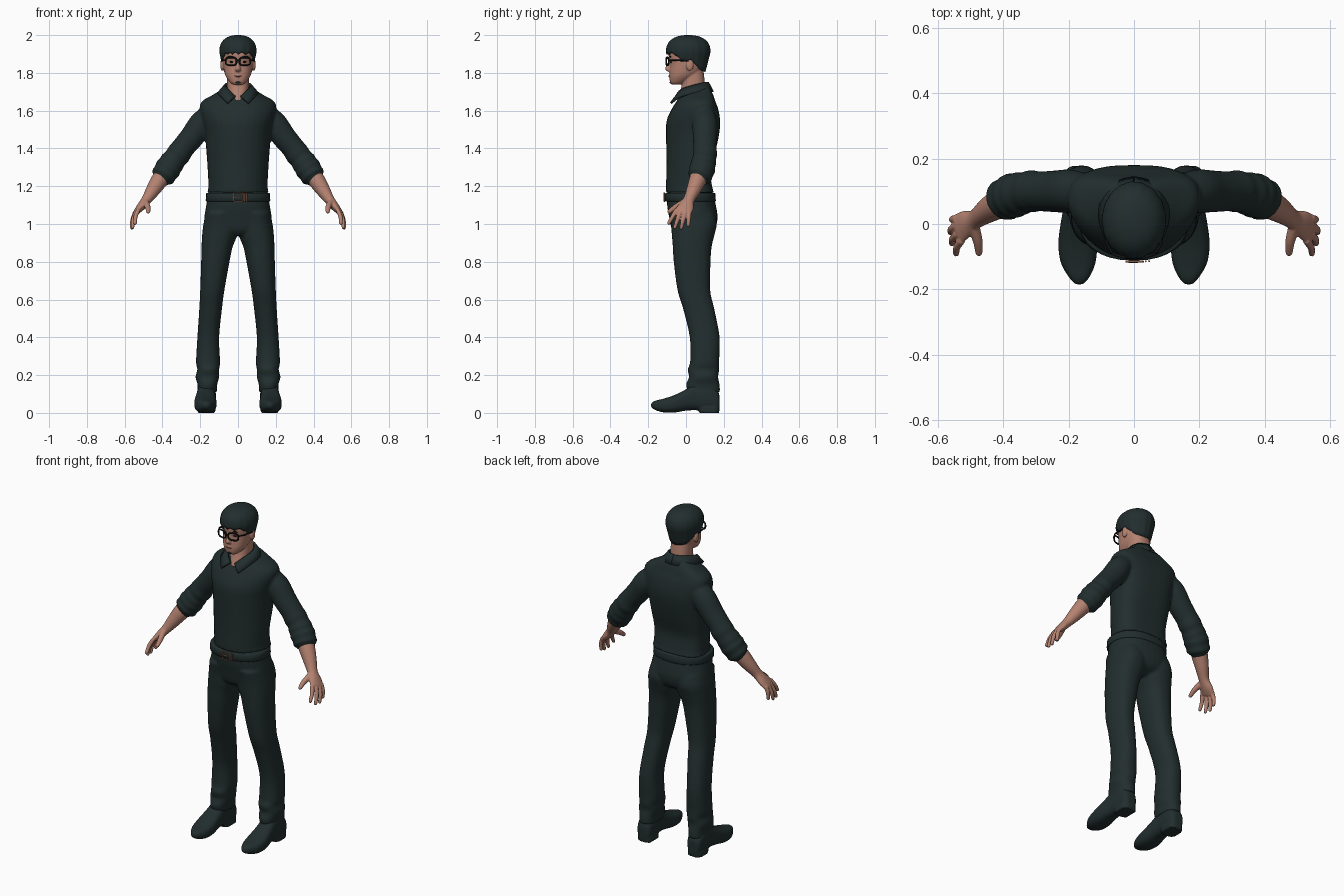
import bpy, bmesh, math
from mathutils import Vector, Matrix

if "Cube" in bpy.data.objects:
    bpy.data.objects.remove(bpy.data.objects["Cube"])


def material(name, rgb):
    m = bpy.data.materials.new(name)
    m.use_nodes = True
    m.diffuse_color = (*rgb, 1)
    bsdf = next(n for n in m.node_tree.nodes if n.type == 'BSDF_PRINCIPLED')
    bsdf.inputs["Base Color"].default_value = (*rgb, 1)
    return m


CLOTH = material("dark green grey", (.016, .027, .027))
SKIN = material("skin", (.46, .225, .165))
LIPS = material("lip brown", (.3, .12, .09))
BLACK = material("black", (.006, .007, .008))
COPPER = material("copper", (.42, .2, .13))


def spline(rows, k=4):
    """Catmull-Rom interpolation of station tuples."""
    out = []
    for i in range(len(rows) - 1):
        quad = [rows[min(max(i + j, 0), len(rows) - 1)] for j in (-1, 0, 1, 2)]
        for t in (s / k for s in range(k)):
            out.append([b + .5 * t * (c - a + t * (2*a - 5*b + 4*c - d + t * (3*(b - c) + d - a)))
                        for a, b, c, d in zip(*quad)])
    return out + [list(rows[-1])]


def oval(p=2.0, n=32):
    """Unit superellipse points."""
    power = lambda v: math.copysign(abs(v) ** (2 / p), v)
    return [(power(math.cos(2*math.pi*i/n)), power(math.sin(2*math.pi*i/n))) for i in range(n)]


def bridge(bm, rings, start=True, end=True):
    """Join rings of points into a tube with optional caps."""
    vs = [[bm.verts.new(p) for p in r] for r in rings]
    n = len(vs[0])
    for a, b in zip(vs, vs[1:]):
        for i in range(n):
            bm.faces.new((a[i], a[(i + 1) % n], b[(i + 1) % n], b[i]))
    if start:
        bm.faces.new(vs[0][::-1])
    if end:
        bm.faces.new(vs[-1])


def loft(bm, rows, p=2.3, axis='z', sides=(1,), bow=0.0, k=4):
    """Stations: (height, x0, x1, b0, b1); bow pushes the flanks backward."""
    for side in sides:
        rings = []
        for h, x0, x1, b0, b1 in spline(rows, k):
            ring = []
            for c, s in oval(p):
                x = side * ((x0 + x1) / 2 + c * (x1 - x0) / 2)
                b = (b0 + b1) / 2 + s * (b1 - b0) / 2 + bow * c * c
                ring.append((x, b, h) if axis == 'z' else (x, h, b))
            rings.append(ring)
        bridge(bm, rings)


def centred(rows):
    return [(z, -w, w, y0, y1) for z, w, y0, y1 in rows]


def limb(bm, rows, n=20):
    """Mirrored pair of tubes; stations: (x, y, z, width along y, thickness)."""
    rows = spline([r if len(r) > 4 else (*r, r[3]) for r in rows])
    pts = [Vector(r[:3]) for r in rows]
    hint = Vector((0, 1, 0))
    if abs((pts[-1] - pts[0]).normalized().y) > .7:
        hint = Vector((1, 0, 0))
    for side in (1, -1):
        rings = []
        for i, r in enumerate(rows):
            t = (pts[min(i + 1, len(pts) - 1)] - pts[max(i - 1, 0)]).normalized()
            u = (hint - t * hint.dot(t)).normalized()
            w = t.cross(u)
            rings.append([pts[i] + u*c*r[3] + w*s*r[4] for c, s in oval(n=n)])
        tip = pts[-1] + t * rows[-1][4] * .7
        rings.append([tip + (p - pts[-1]) * .55 for p in rings[-1]])
        bridge(bm, [[(side * p.x, p.y, p.z) for p in ring] for ring in rings])


def blob(bm, centre, radii, sides=(1, -1)):
    for s in sides:
        m = Matrix.Translation((s * centre[0], *centre[1:])) @ Matrix.Diagonal((*radii, 1))
        bmesh.ops.create_uvsphere(bm, u_segments=16, v_segments=10, radius=1, matrix=m)


def finish(name, bm, mat, voxel=0, thick=0, offset=-1):
    bmesh.ops.recalc_face_normals(bm, faces=bm.faces)
    me = bpy.data.meshes.new(name)
    bm.to_mesh(me)
    bm.free()
    ob = bpy.data.objects.new(name, me)
    bpy.context.collection.objects.link(ob)
    me.materials.append(mat)
    me.shade_smooth()
    if thick:
        mod = ob.modifiers.new("thickness", 'SOLIDIFY')
        mod.thickness, mod.offset = thick, offset
    if voxel:
        mod = ob.modifiers.new("blend", 'REMESH')
        mod.mode, mod.voxel_size, mod.use_smooth_shade = 'VOXEL', voxel, True
        mod = ob.modifiers.new("relax", 'SMOOTH')
        mod.factor, mod.iterations = .5, 3
    return ob


def wire(name, paths, mat, radius, closed=True):
    cu = bpy.data.curves.new(name, 'CURVE')
    cu.dimensions, cu.bevel_depth, cu.bevel_resolution = '3D', radius, 2
    cu.use_fill_caps = True
    for path in paths:
        sp = cu.splines.new('POLY')
        sp.points.add(len(path) - 1)
        for p, co in zip(sp.points, path):
            p.co = (*co, 1)
        sp.use_cyclic_u = closed
    cu.materials.append(mat)
    bpy.context.collection.objects.link(bpy.data.objects.new(name, cu))


BOTH = (1, -1)

# Trousers: hips and two legs blended together
bm = bmesh.new()
loft(bm, centred([(1.17, .158, -.098, .14), (1.1, .168, -.1, .158), (1.03, .178, -.088, .167),
                  (.97, .165, -.075, .15), (.94, .1, -.05, .1)]))
loft(bm, [(1.06, .005, .17, -.09, .15), (1, 0, .183, -.08, .163), (.94, .004, .19, -.075, .15),
          (.88, .028, .193, -.07, .136), (.8, .045, .195, -.065, .13), (.65, .072, .2, -.045, .128),
          (.55, .085, .205, -.015, .15), (.4, .1, .215, .02, .178), (.27, .095, .222, .022, .175),
          (.23, .1, .215, .008, .176), (.19, .1, .225, .016, .17), (.15, .11, .214, 0, .178),
          (.11, .112, .214, .012, .18)], sides=BOTH)
finish("trousers", bm, CLOTH, voxel=.008)

# Shirt: torso and sleeves blended together
bm = bmesh.new()
loft(bm, centred([(1.165, .162, -.105, .148), (1.2, .157, -.106, .138), (1.28, .16, -.104, .13),
                  (1.38, .167, -.104, .155), (1.48, .176, -.106, .176), (1.55, .19, -.102, .18),
                  (1.61, .203, -.075, .17), (1.65, .19, -.05, .155), (1.68, .14, -.035, .145),
                  (1.71, .09, -.02, .13), (1.73, .06, 0, .11)]), bow=.03)
limb(bm, [(.13, .09, 1.6, .05), (.19, .1, 1.535, .066), (.24, .1, 1.465, .064), (.29, .1, 1.405, .061),
          (.315, .1, 1.37, .065), (.332, .098, 1.35, .061), (.35, .093, 1.325, .067),
          (.365, .088, 1.305, .062)], n=32)
limb(bm, [(.355, .092, 1.32, .06), (.37, .087, 1.295, .07), (.385, .08, 1.272, .064),
          (.398, .073, 1.252, .066), (.404, .069, 1.243, .054)], n=32)
finish("shirt", bm, CLOTH, voxel=.008)

# Collar: folded leaves with points at the front
top = spline([(0, .115, 1.75), (.05, .09, 1.746), (.068, .035, 1.732), (.05, -.025, 1.71), (.014, -.052, 1.675)])
low = spline([(0, .142, 1.7), (.075, .115, 1.697), (.105, .04, 1.692), (.09, -.035, 1.672), (.055, -.08, 1.64)])
for side, label in ((1, "left"), (-1, "right")):
    bm = bmesh.new()
    edge = [[bm.verts.new((side * x, y, z)) for x, y, z in line] for line in (top, low)]
    for i in range(len(top) - 1):
        bm.faces.new((edge[0][i], edge[0][i + 1], edge[1][i + 1], edge[1][i]))
    finish(label + "_collar", bm, CLOTH, thick=.012, offset=0)

# Belt and buckle
bm = bmesh.new()
loft(bm, centred([(1.12, .168, -.108, .156), (1.124, .171, -.112, .158), (1.16, .169, -.112, .155),
                  (1.165, .165, -.108, .152)]), k=1)
finish("belt", bm, CLOTH)
frame = [(.002 + .026 * c, -.115, 1.142 + .023 * s) for c, s in oval(8)]
wire("buckle", [frame], COPPER, .003)
wire("buckle_bars", [[(x, -.116 + x * x, z0), (x, -.116 + x * x, z1)] for x, z0, z1 in
                     ((.046, 1.12, 1.165), (.036, 1.12, 1.165))], COPPER, .003, closed=False)
wire("buckle_prong", [[(-.024, -.116, 1.142), (.012, -.117, 1.142)]], COPPER, .0025, closed=False)

# Shoes: lofted from heel to toe, with separate heel blocks
bm = bmesh.new()
loft(bm, [(.178, .145, .19, .015, .09), (.165, .125, .207, .012, .12), (.12, .117, .215, .012, .16),
          (.05, .12, .217, .014, .155), (0, .118, .225, .012, .125), (-.06, .113, .232, .002, .095),
          (-.12, .118, .224, .003, .075), (-.165, .138, .198, .016, .064), (-.185, .156, .18, .03, .052)],
     p=2.7, axis='y', sides=BOTH)
loft(bm, [(0, .12, .212, .07, .176), (.03, .12, .212, .065, .176)], p=3.5, sides=BOTH, k=1)
finish("shoes", bm, CLOTH, voxel=.006)

# Forearms, palms and fingers
bm = bmesh.new()
limb(bm, [(.37, .09, 1.295, .045), (.41, .065, 1.24, .046), (.45, .04, 1.18, .038), (.485, .015, 1.127, .03, .027),
          (.515, 0, 1.09, .042, .022), (.538, -.015, 1.064, .047, .015)])
limb(bm, [(.49, -.01, 1.115, .018), (.478, -.055, 1.09, .015), (.475, -.09, 1.064, .011)], n=12)
for root, tip in (((.528, -.05, 1.075), (.545, -.092, 1.003)), ((.54, -.03, 1.065), (.558, -.06, .98)),
                  ((.545, -.006, 1.06), (.562, -.026, .978)), ((.543, .017, 1.065), (.556, .012, .992))):
    a, b = Vector(root), Vector(tip)
    limb(bm, [(*a, .012), (*(a.lerp(b, .5) + Vector((.006, 0, 0))), .0115), (*b, .0095)], n=12)
finish("arms_and_hands", bm, SKIN, voxel=.004)

# Head: skull, neck, nose and ears blended together
bm = bmesh.new()
loft(bm, centred([(1.738, .026, -.074, -.03), (1.75, .043, -.084, 0), (1.78, .064, -.088, .05),
                  (1.81, .074, -.087, .085), (1.85, .08, -.085, .105), (1.9, .082, -.092, .112),
                  (1.95, .072, -.075, .1), (1.98, .045, -.04, .06)]))
loft(bm, centred([(1.655, .03, -.05, .07), (1.69, .052, -.035, .1), (1.74, .058, -.022, .1),
                  (1.82, .06, -.02, .092)]))
loft(bm, centred([(1.875, .007, -.092, -.06), (1.85, .009, -.097, -.06), (1.825, .014, -.11, -.06),
                  (1.812, .016, -.104, -.06), (1.805, .01, -.09, -.06)]))
blob(bm, (.084, .02, 1.842), (.01, .02, .032))
blob(bm, (0, -.083, 1.784), (.02, .009, .009), (1,))
finish("head", bm, SKIN, voxel=.004)

# Face details
bm = bmesh.new()
blob(bm, (0, -.089, 1.783), (.02, .005, .004), (1,))
finish("lips", bm, LIPS)
bm = bmesh.new()
blob(bm, (.034, -.079, 1.858), (.012, .005, .005))
blob(bm, (.036, -.083, 1.886), (.021, .005, .004))
finish("eyes_and_brows", bm, BLACK)
bm = bmesh.new()
blob(bm, (0, -.08, 1.75), (.014, .007, .006), (1,))
finish("chin_beard", bm, CLOTH)

# Glasses
rims = [[(s * .037 + .029 * c, -.104 + 3 * (s * .037 + .029 * c) ** 2, 1.861 + .021 * d)
         for c, d in oval(3)] for s in BOTH]
wire("glasses_rims", rims, BLACK, .0045)
wire("glasses_arms", [[(s * .066, -.09, 1.868), (s * .083, -.06, 1.868), (s * .088, .015, 1.862)] for s in BOTH]
     + [[(-.009, -.104, 1.866), (.009, -.104, 1.866)]], BLACK, .004, closed=False)

# Hair: cap with a choppy fringe, lower at the nape
SEG, ROWS = 96, 16
hairline = [(-1, 1.805), (-.7, 1.815), (-.2, 1.86), (.4, 1.868), (.65, 1.9), (1, 1.902)]
rings = [[] for _ in range(ROWS)]
for i in range(SEG):
    a = 2 * math.pi * i / SEG
    front = -math.sin(a)
    (f0, z0), (f1, z1) = next((p, q) for p, q in zip(hairline, hairline[1:]) if front <= q[0] + .001)
    base = z0 + (z1 - z0) * (front - f0) / (f1 - f0)
    lock = abs(math.sin(a * 8.5 + .6 * math.sin(3 * a)))
    base += .014 * (lock - .5) * (front > -.3)
    for j, ring in enumerate(rings):
        z = base + (1.9995 - base) * math.sin(j / (ROWS - 1) * math.pi / 2)
        up = (z - 1.91) / .09
        size = (1 - min(up, 1) ** 2.4) ** (1 / 2.4) if up > 0 else 1 + up * .2
        size *= 1 + .025 * (lock - .5) * (1 - j / ROWS)
        ring.append((.098 * size * math.cos(a), .012 - .118 * size * front, z))
bm = bmesh.new()
bridge(bm, rings, start=False)
finish("hair", bm, CLOTH, thick=.02)
